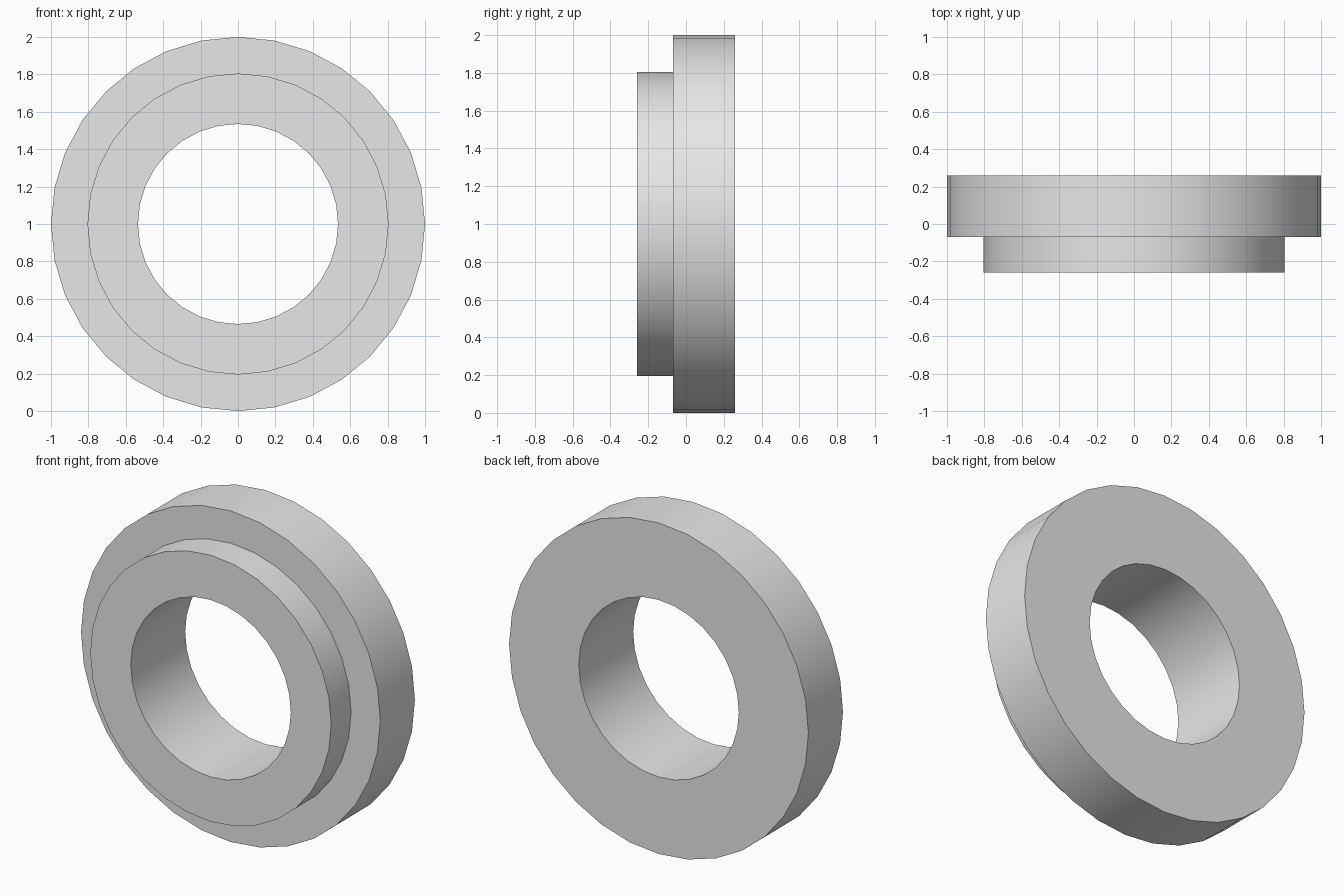
import bpy
import bmesh
import math
from mathutils import Vector

cube = bpy.data.objects.get("Cube")
if cube:
    bpy.data.objects.remove(cube, do_unlink=True)

SIDES = 32
CENTRE = Vector((0, 0, 1))
BORE, BOSS, RIM = 0.535, 0.805, 1.0
FRONT, STEP, BACK = -0.26, -0.07, 0.26

# Plain grey material
grey = bpy.data.materials.new("light_grey")
grey.use_nodes = True
colour = (0.8, 0.8, 0.8, 1)
grey.diffuse_color = colour
grey.node_tree.nodes["Principled BSDF"].inputs["Base Color"].default_value = colour

# Closed cross-section (radius, depth): bore, front boss, wide rim
profile = [(BORE, FRONT), (BOSS, FRONT), (BOSS, STEP),
           (RIM, STEP), (RIM, BACK), (BORE, BACK)]

# Turn the cross-section around the front-to-back axis
bm = bmesh.new()
verts = [bm.verts.new(CENTRE + Vector((r, y, 0))) for r, y in profile]
edges = [bm.edges.new((v, verts[(i + 1) % len(verts)])) for i, v in enumerate(verts)]
bmesh.ops.spin(bm, geom=verts + edges, cent=CENTRE, axis=(0, 1, 0),
               angle=math.tau, steps=SIDES, use_merge=False)
bmesh.ops.remove_doubles(bm, verts=bm.verts, dist=0.0005)
bmesh.ops.recalc_face_normals(bm, faces=bm.faces)

mesh = bpy.data.meshes.new("stepped_ring")
bm.to_mesh(mesh)
bm.free()
mesh.materials.append(grey)
ring = bpy.data.objects.new("stepped_ring", mesh)
bpy.context.collection.objects.link(ring)

# Smooth round walls, crisp rims
bpy.ops.object.select_all(action="DESELECT")
ring.select_set(True)
bpy.context.view_layer.objects.active = ring
bpy.ops.object.shade_smooth_by_angle(angle=math.radians(30))
